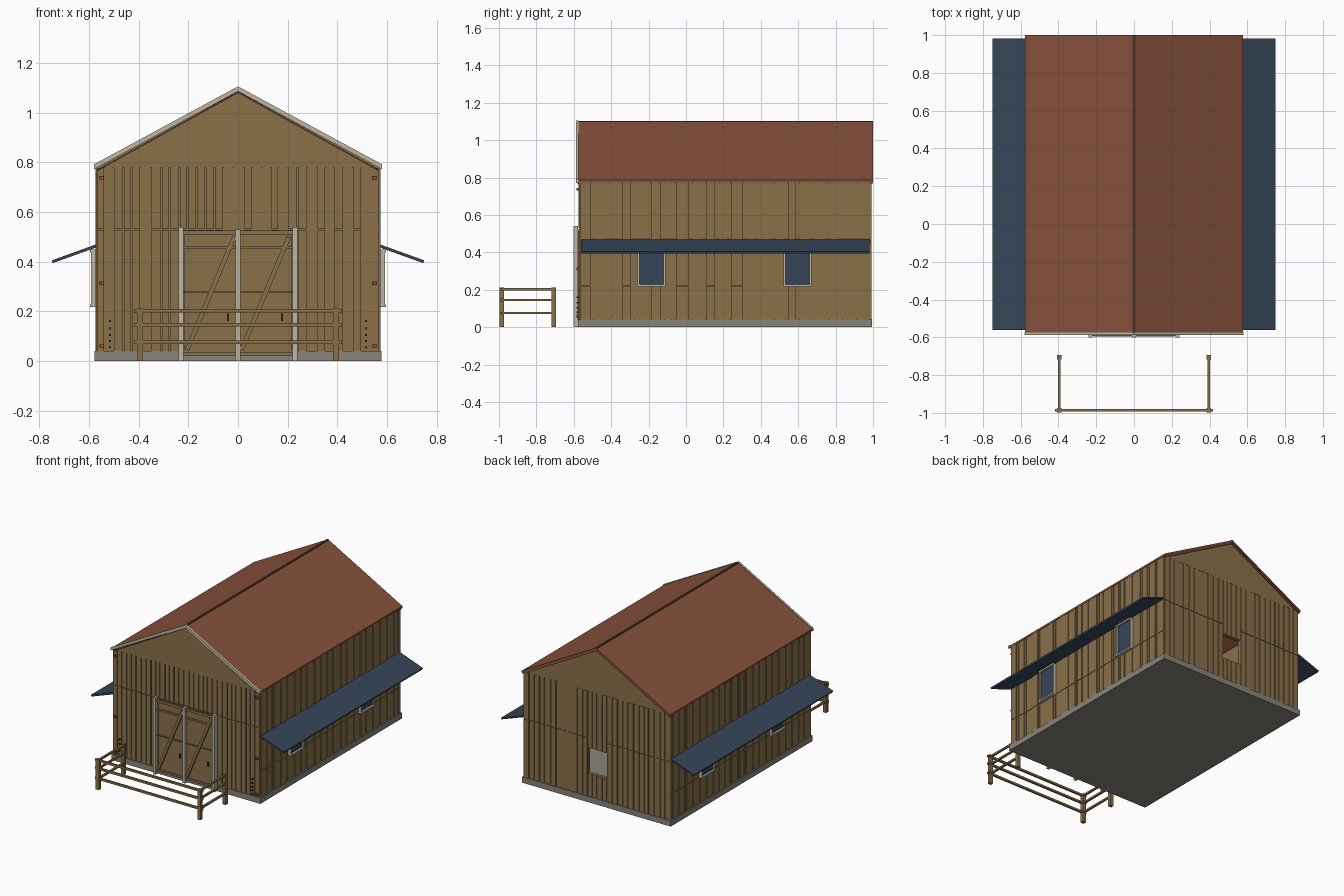
import bpy, bmesh, math, random
from mathutils import Vector, Matrix

if "Cube" in bpy.data.objects:
    bpy.data.objects.remove(bpy.data.objects["Cube"])

random.seed(4)


def material(name, hexcode):
    m = bpy.data.materials.new(name)
    srgb = [int(hexcode[i:i + 2], 16) / 255 for i in (0, 2, 4)]
    lin = [c / 12.92 if c <= 0.04045 else ((c + 0.055) / 1.055) ** 2.4 for c in srgb]
    m.diffuse_color = (*lin, 1)
    m.use_nodes = True
    m.node_tree.nodes["Principled BSDF"].inputs["Base Color"].default_value = m.diffuse_color
    return m


WOOD = material("brown wood", "8A7149")
DARK = material("dark wood", "4A3324")
ROOF = material("red brown roof", "88513B")
TRIM = material("pale trim", "BDB6A3")
BLUE = material("slate blue", "364558")
STONE = material("grey stone", "88857D")
RUST = material("rusty metal", "8C4A2C")


def finish(name, bm, mat):
    bmesh.ops.recalc_face_normals(bm, faces=bm.faces)
    me = bpy.data.meshes.new(name)
    bm.to_mesh(me)
    bm.free()
    me.materials.append(mat)
    ob = bpy.data.objects.new(name, me)
    bpy.context.collection.objects.link(ob)
    return ob


def boxes(name, items, mat):
    """One object from boxes given as (x0, x1, y0, y1, z0, z1)."""
    bm = bmesh.new()
    for x0, x1, y0, y1, z0, z1 in items:
        mt = Matrix.Translation(((x0 + x1) / 2, (y0 + y1) / 2, (z0 + z1) / 2))
        sc = Matrix.Diagonal((abs(x1 - x0), abs(y1 - y0), abs(z1 - z0), 1))
        bmesh.ops.create_cube(bm, size=1, matrix=mt @ sc)
    return finish(name, bm, mat)


def extrude_profile(name, pts, y0, y1, mat):
    """Extrude an x-z outline along y."""
    bm = bmesh.new()
    f = bm.faces.new([bm.verts.new((x, y0, z)) for x, z in pts])
    r = bmesh.ops.extrude_face_region(bm, geom=[f])
    vs = [v for v in r["geom"] if isinstance(v, bmesh.types.BMVert)]
    bmesh.ops.translate(bm, verts=vs, vec=(0, y1 - y0, 0))
    return finish(name, bm, mat)


def chevron(top, eave, half, t):
    return [(-half, eave), (0, top), (half, eave),
            (half, eave - t), (0, top - t), (-half, eave - t)]


def plank_spans(a, b, step):
    """Split a-b into boards of uneven width with narrow gaps."""
    n = round((b - a) / step)
    cuts = [a] + [a + (b - a) * i / n + random.uniform(-.12, .12) * step
                  for i in range(1, n)] + [b]
    return [(u + .003, v - .003, random.uniform(0.004, 0.009))
            for u, v in zip(cuts, cuts[1:])]


X, Y0, Y1, Z0, Z1 = 0.566, -0.566, 0.982, 0.04, 0.78
HOLE = (-0.077, 0.072, 0.20, 0.38)

# Stone base and floor
boxes("foundation", [(-.578, .578, -.578, .995, 0, Z0)], STONE)

# Wall shells; the rear wall is built around an open hatch
boxes("side_walls", [(s * X, s * (X - .02), Y0, Y1, Z0, Z1) for s in (-1, 1)], WOOD)
boxes("front_wall", [(-X, X, Y0, Y0 + .02, Z0, Z1)], WOOD)
hx0, hx1, hz0, hz1 = HOLE
boxes("rear_wall", [(-X, hx0, Y1 - .02, Y1, Z0, Z1), (hx1, X, Y1 - .02, Y1, Z0, Z1),
                    (hx0, hx1, Y1 - .02, Y1, Z0, hz0), (hx0, hx1, Y1 - .02, Y1, hz1, Z1)], WOOD)

# Vertical boards in two tiers
front, rear, side = [], [], []
for a, b, d in plank_spans(-.572, .572, .037):
    for z0, z1 in ((Z0, .528), (.531, Z1)):
        front.append((a, b, Y0 - d, Y0, z0, z1))
left_edge = ((-.572, hx0), (hx0, hx1), (hx1, .572))
for lo, hi in left_edge:
    for a, b, d in plank_spans(lo, hi, .042):
        tiers = ((Z0, hz0), (hz1, Z1)) if lo == hx0 else ((Z0, .448), (.451, Z1))
        for z0, z1 in tiers:
            rear.append((a, b, Y1, Y1 + d, z0, z1))
for s in (-1, 1):
    for a, b, d in plank_spans(Y0, Y1, .075):
        c = b - .014
        for z0, z1 in ((Z0, .221), (.224, Z1)):
            side.append((s * X, s * (X + d), a, c - .003, z0, z1))
            side.append((s * X, s * (X + .004), c, b, z0, z1))
boxes("front_boards", front, WOOD)
boxes("rear_boards", rear, WOOD)
boxes("side_boards", side, WOOD)

# Gables
tri = [(-.57, Z1), (.57, Z1), (0, 1.085)]
extrude_profile("front_gable", tri, -.575, -.555, WOOD)
extrude_profile("rear_gable", tri, .965, .988, WOOD)

# Roof, ridge seam and rake boards
extrude_profile("roof", chevron(1.102, .788, .577, .014), -.576, 1.0, ROOF)
boxes("ridge_seam", [(-.007, .007, -.576, .999, 1.094, 1.103)], DARK)
extrude_profile("front_rake_trim", chevron(1.106, .792, .58, .020), -.588, -.574, TRIM)
extrude_profile("front_rake_batten", chevron(1.086, .773, .565, .008), -.581, -.572, DARK)
extrude_profile("rear_rake_batten", chevron(1.09, .777, .572, .012), .985, .996, ROOF)

# Side awnings and windows
for s, n in ((-1, "left"), (1, "right")):
    extrude_profile(n + "_awning", [(s * .565, .472), (s * .75, .405),
                                    (s * .746, .394), (s * .565, .459)], -.562, .982, BLUE)
    glass, frame = [], []
    for y in (-.184, .595):
        w, z0, z1 = .075, .217, .448
        glass.append((s * .57, s * .583, y - w + .008, y + w - .008, z0 + .01, z1 - .01))
        for q in (-1, 1):
            frame.append((s * .57, s * .593, y + q * w, y + q * (w - .011), z0, z1))
        for z in (z0, z1 - .011):
            frame.append((s * .57, s * .596, y - w, y + w, z, z + .011))
    boxes(n + "_window_glass", glass, BLUE)
    boxes(n + "_window_frames", frame, TRIM)

# Double door: leaves, rails, posts and diagonal braces
boxes("door_leaves", [(-.215, -.002, -.582, -.57, .02, .515),
                      (.002, .215, -.582, -.57, .02, .515)], WOOD)
boxes("door_rails", [(-.22, .22, -.592, -.58, z, z + h)
                     for z, h in ((.508, .017), (.45, .012), (.275, .005), (.022, .014))], WOOD)
boxes("door_posts", [(x - .01, x + .01, -.601, -.578, 0, z)
                     for x, z in ((-.23, .54), (0, .53), (.23, .54))], TRIM)
boxes("door_handles", [(x - .004, x + .004, -.592, -.58, .16, .19) for x in (-.04, .178)], DARK)
bm = bmesh.new()
for x in (-.205, .015):
    a, b = Vector((x, -.588, .045)), Vector((x + .19, -.588, .5))
    d = b - a
    rot = Matrix.Rotation(math.atan2(d.x, d.z), 4, 'Y')
    bmesh.ops.create_cube(bm, size=1, matrix=Matrix.Translation((a + b) / 2) @ rot
                          @ Matrix.Diagonal((.018, .016, d.length, 1)))
finish("door_braces", bm, WOOD)

# Corner brackets and bolts on the front
boxes("corner_brackets", [(s * .54, s * .56, -.585, -.572, z - .007, z + .007)
                          for s in (-1, 1) for z in (.06, .312, .738)], RUST)
boxes("front_bolts", [(s * .512, s * .52, -.586, -.572, z - .004, z + .004)
                      for s in (-1, 1) for z in (.055, .08, .105, .13, .16)], DARK)

# Front yard fence
boxes("fence_posts", [(s * .395 - .012, s * .395 + .012, y - .012, y + .012, 0, .212)
                      for s in (-1, 1) for y in (-.986, -.706)], WOOD)
RAILS = (.075, .145, .202)
boxes("fence_front_rails", [(-.418, .418, -.993, -.979, z - .007, z + .007) for z in RAILS], WOOD)
boxes("fence_side_rails", [(s * .395 - .007, s * .395 + .007, -.986, -.698, z - .006, z + .006)
                           for s in (-1, 1) for z in RAILS], WOOD)
